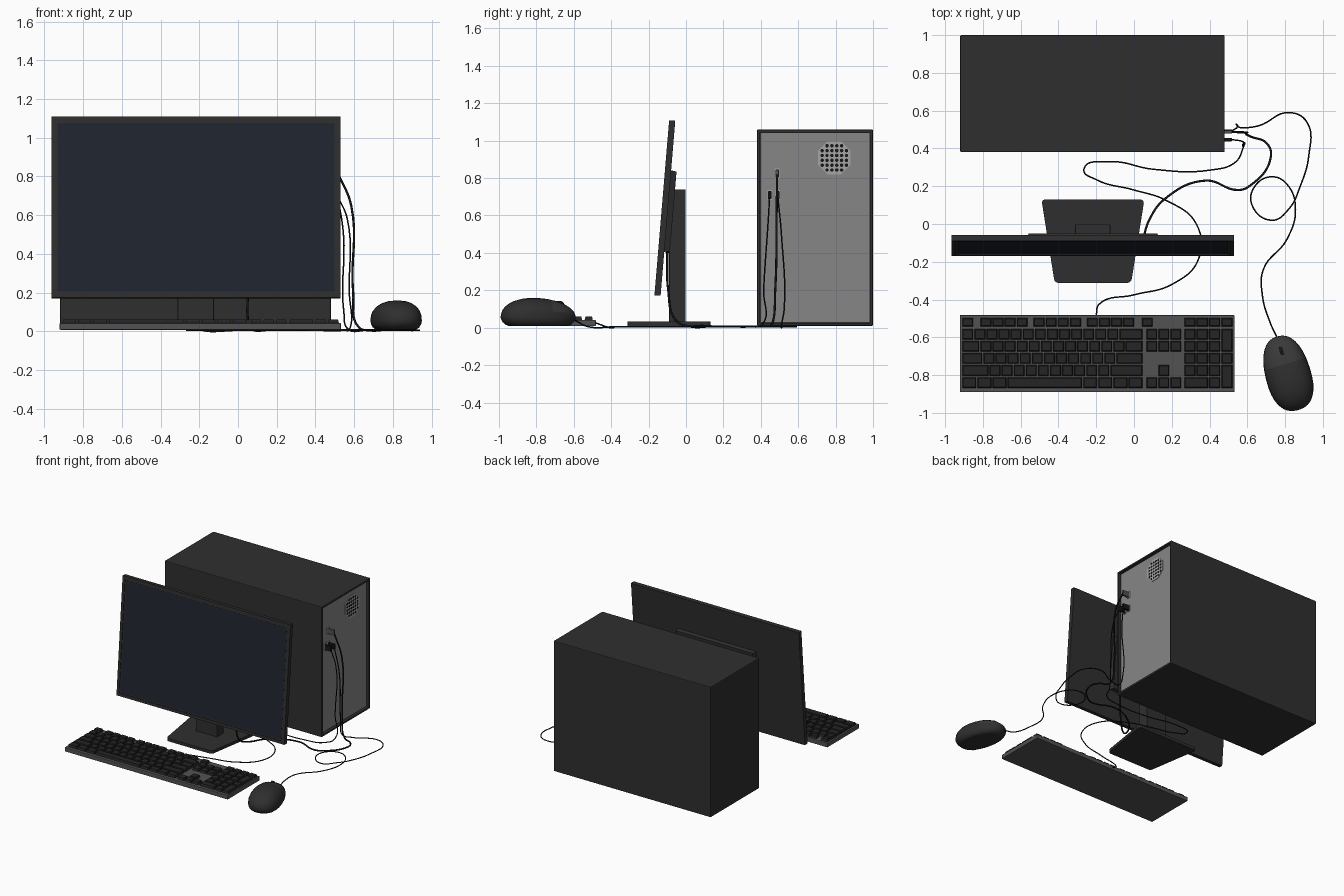
import bpy, bmesh, math
from mathutils import Vector, Matrix

if "Cube" in bpy.data.objects:
    bpy.data.objects.remove(bpy.data.objects["Cube"])


def mat(name, r, g=None, b=None):
    m = bpy.data.materials.new(name)
    m.diffuse_color = (r, g if g is not None else r, b if b is not None else r, 1)
    m.use_nodes = True
    m.node_tree.nodes["Principled BSDF"].inputs["Base Color"].default_value = m.diffuse_color
    return m


DARK = mat("dark_plastic", 0.028)
BLACK = mat("black", 0.008)
KEYS = mat("key_plastic", 0.018)
PLATE = mat("keyboard_plastic", 0.085)
METAL = mat("panel_metal", 0.24)
LIGHT = mat("socket_metal", 0.38)
SCREEN = mat("screen_glass", 0.014, 0.018, 0.027)


def finish(name, bm, material, smooth=False):
    bmesh.ops.recalc_face_normals(bm, faces=bm.faces)
    me = bpy.data.meshes.new(name)
    bm.to_mesh(me)
    bm.free()
    me.materials.append(material)
    for p in me.polygons:
        p.use_smooth = smooth
    ob = bpy.data.objects.new(name, me)
    bpy.context.collection.objects.link(ob)
    return ob


def add_box(bm, lo, hi):
    lo, hi = Vector(lo), Vector(hi)
    m = Matrix.Translation((lo + hi) / 2) @ Matrix.Diagonal((*(hi - lo), 1))
    return bmesh.ops.create_cube(bm, size=1, matrix=m)["verts"]


def box(name, lo, hi, material, bevel=0):
    bm = bmesh.new()
    add_box(bm, lo, hi)
    if bevel:
        bmesh.ops.bevel(bm, geom=bm.edges[:], offset=bevel, segments=2, affect='EDGES', profile=0.5)
    return finish(name, bm, material)


def inset_side(bm, axis, sign, width, depth):
    """Recess the face looking along the axis; depth < 0 pushes inward."""
    bm.normal_update()
    face = max(bm.faces, key=lambda f: f.normal[axis] * sign * f.calc_area())
    bmesh.ops.inset_region(bm, faces=[face], thickness=width)
    old = face.calc_center_median()[axis]
    res = bmesh.ops.extrude_discrete_faces(bm, faces=[face])["faces"][0]
    for v in res.verts:
        v.co[axis] = old + sign * depth


# Computer case: shell with a recessed connector panel on the right
bm = bmesh.new()
add_box(bm, (-0.92, 0.38, 0.01), (0.48, 1.0, 1.06))
bmesh.ops.bevel(bm, geom=bm.edges[:], offset=0.006, segments=2, affect='EDGES', profile=0.5)
inset_side(bm, 0, 1, 0.013, -0.025)
finish("case_shell", bm, DARK)
box("case_rear_panel", (0.445, 0.40, 0.03), (0.459, 0.98, 1.04), METAL)

# Octagonal vent with round holes
bm = bmesh.new()
turn = Matrix.Translation((0.461, 0.793, 0.908)) @ Matrix.Rotation(math.pi / 2, 4, 'Y')
bmesh.ops.create_cone(bm, cap_ends=True, segments=8, radius1=0.095, radius2=0.095, depth=0.006,
                      matrix=turn @ Matrix.Rotation(math.pi / 8, 4, 'Z'))
finish("vent_plate", bm, LIGHT)
bm = bmesh.new()
for i in range(6):
    for j in range(6):
        a, b = (i - 2.5) * 0.026, (j - 2.5) * 0.026
        if abs(a) + abs(b) < 0.125:
            bmesh.ops.create_cone(bm, cap_ends=True, segments=10, radius1=0.0095, radius2=0.0095,
                                  depth=0.008, matrix=turn @ Matrix.Translation((a, b, 0)))
finish("vent_holes", bm, BLACK)

# Sockets and plugs on the case
for name, y, z in (("keyboard", 0.447, 0.71), ("mouse", 0.491, 0.71), ("monitor", 0.487, 0.825)):
    light = name == "monitor"
    box(name + "_socket", (0.45, y - 0.012, z - 0.026), (0.465, y + 0.012, z + 0.026), LIGHT)
    box(name + "_plug", (0.46, y - 0.009, z - 0.022), (0.52, y + 0.009, z + 0.02),
        PLATE if light else BLACK, 0.003)

# Monitor, built upright then tilted back
tilt = Matrix.Translation((-0.2175, -0.113, 0.64)) @ Matrix.Rotation(math.radians(-4.8), 4, 'X')
bm = bmesh.new()
add_box(bm, (-0.7475, -0.0165, -0.4695), (0.7475, 0.0165, 0.4695))
inset_side(bm, 1, -1, 0.032, -0.005)
bmesh.ops.transform(bm, matrix=tilt, verts=bm.verts)
finish("monitor_frame", bm, DARK)
bm = bmesh.new()
add_box(bm, (-0.7155, -0.0125, -0.4375), (0.7155, -0.008, 0.4375))
bmesh.ops.transform(bm, matrix=tilt, verts=bm.verts)
finish("monitor_screen", bm, SCREEN)
bm = bmesh.new()
for v in add_box(bm, (-0.355, 0.01, -0.235), (0.355, 0.046, 0.205)):
    if v.co.y > 0.03:
        v.co.x *= 0.96
        v.co.z *= 0.97
bmesh.ops.transform(bm, matrix=tilt, verts=bm.verts)
finish("monitor_back_housing", bm, DARK)

# Monitor stand
box("stand_column", (-0.312, -0.09, 0.025), (-0.125, -0.002, 0.74), DARK, 0.004)
bm = bmesh.new()
outline = [(-0.49, 0.13), (-0.42, -0.312), (-0.015, -0.312), (0.055, 0.13)]
face = bm.faces.new([bm.verts.new((x, y, 0.008)) for x, y in outline])
up = bmesh.ops.extrude_face_region(bm, geom=[face])["geom"]
bmesh.ops.translate(bm, vec=(0, 0, 0.024), verts=[g for g in up if isinstance(g, bmesh.types.BMVert)])
corners = [e for e in bm.edges if abs(e.verts[0].co.z - e.verts[1].co.z) > 0.01]
bmesh.ops.bevel(bm, geom=corners, offset=0.02, segments=3, affect='EDGES', profile=0.5)
finish("stand_base", bm, DARK)

# Keyboard body
box("keyboard_body", (-0.922, -0.89, 0.008), (0.532, -0.482, 0.042), PLATE, 0.004)

# Keys: widths in key units, negative numbers are gaps
U = 0.064
main = [[1, -1, 1, 1, 1, 1, -.5, 1, 1, 1, 1, -.5, 1, 1, 1, 1, -.15, 1],
        [1] * 13 + [2], [1.5] + [1] * 12 + [1.5], [1.75] + [1] * 11 + [2.25],
        [2.25] + [1] * 10 + [2.75], [1.25] * 3 + [6.25] + [1.25] * 4]
main[0] = [1, -.5, 1, 1, 1, 1, -.4, 1, 1, 1, 1, -.4, 1, 1, 1, 1, -.55, 1]
nav = [[], [1, 1, 1], [1, 1, 1], [], [-1, 1], [1, 1, 1]]
pad = [[1] * 4, [1] * 3, [1] * 3, [1] * 3, [1] * 3, [2, 1]]
rows = [(-0.542, -0.498), (-0.612, -0.555), (-0.676, -0.619), (-0.740, -0.683),
        (-0.804, -0.747), (-0.868, -0.811)]
bm = bmesh.new()


def key(x0, x1, y0, y1):
    cx, cy = (x0 + x1) / 2, (y0 + y1) / 2
    for v in add_box(bm, (x0, y0, 0.04), (x1, y1, 0.061)):
        if v.co.z > 0.05:
            v.co.x -= math.copysign(0.005, v.co.x - cx)
            v.co.y -= math.copysign(0.005, v.co.y - cy)


for start, unit, block in ((-0.912, U, main), (0.063, 0.0635, nav), (0.263, 0.0655, pad)):
    for widths, (y0, y1) in zip(block, rows):
        x = start
        for w in widths:
            if w > 0:
                key(x + 0.003, x + w * unit - 0.003, y0, y1)
            x += abs(w) * unit
for top, bottom in ((1, 2), (4, 5)):
    key(0.4625, 0.522, rows[bottom][0], rows[top][1])
key(0.4625, 0.522, *rows[3])
finish("keyboard_keys", bm, KEYS)


# Mouse: squared-off ellipsoid with a flat underside
def power(v, e):
    return math.copysign(abs(v) ** e, v)


def crown(t):
    return 0.092 - 0.012 * t - 0.014 * t * t


place = Matrix.Translation((0.814, -0.79, 0)) @ Matrix.Rotation(math.radians(16), 4, 'Z')
bm = bmesh.new()
bmesh.ops.create_uvsphere(bm, u_segments=24, v_segments=16, radius=1,
                          matrix=Matrix.Rotation(math.pi / 2, 4, 'X'))
for v in bm.verts:
    x, y, z = v.co
    t = power(y, 0.85)
    z = 0.055 + power(z, 0.85) * (crown(t) + 0.012) if z > 0 else max(0.01, 0.055 + z * 0.075)
    v.co = (power(x, 0.85) * 0.12 * (1 - 0.06 * t), t * 0.203, z)
buttons = {f.index for f in bm.faces if f.calc_center_median().y > 0.03 and f.calc_center_median().z > 0.07}
bmesh.ops.transform(bm, matrix=place, verts=bm.verts)
mouse = finish("mouse_body", bm, DARK, True)
mouse.data.materials.append(mat("mouse_button_plastic", 0.04))
for p in mouse.data.polygons:
    c = place.inverted() @ p.center
    if c.y > 0.03 and c.z > 0.07:
        p.material_index = 1
bm = bmesh.new()
bmesh.ops.create_cone(bm, cap_ends=True, segments=16, radius1=0.032, radius2=0.032, depth=0.018,
                      matrix=place @ Matrix.Translation((0, 0.115, 0.112)) @ Matrix.Rotation(math.pi / 2, 4, 'Y'))
finish("mouse_wheel", bm, BLACK)


# Cables: smooth curves; two-value points lie on the table
def cable(name, r, pts):
    cu = bpy.data.curves.new(name, 'CURVE')
    cu.dimensions = '3D'
    cu.bevel_depth, cu.bevel_resolution, cu.resolution_u = r, 2, 8
    cu.materials.append(BLACK)
    sp = cu.splines.new('BEZIER')
    sp.bezier_points.add(len(pts) - 1)
    for b, p in zip(sp.bezier_points, pts):
        b.co = p if len(p) == 3 else (*p, r + 0.001)
        b.handle_left_type = b.handle_right_type = 'AUTO'
    bpy.context.collection.objects.link(bpy.data.objects.new(name, cu))


cable("keyboard_cable", 0.004, [
    (-0.2, -0.48, 0.025), (-0.185, -0.425), (0, -0.375), (0.2, -0.32), (0.34, -0.19), (0.33, 0),
    (0.17, 0.125), (0, 0.18), (-0.2, 0.235), (-0.265, 0.29), (-0.13, 0.33), (0.1, 0.29), (0.4, 0.285),
    (0.54, 0.33), (0.58, 0.41, 0.02), (0.575, 0.415, 0.2), (0.565, 0.44, 0.58), (0.515, 0.447, 0.70)])
cable("mouse_cable", 0.004, [
    (0.755, -0.595, 0.04), (0.72, -0.52), (0.68, -0.38), (0.685, -0.24), (0.81, -0.08), (0.855, 0.08),
    (0.81, 0.21), (0.73, 0.25), (0.64, 0.2), (0.625, 0.1), (0.73, 0.02), (0.82, 0.08, 0.012),
    (0.88, 0.2), (0.925, 0.36), (0.915, 0.54), (0.82, 0.59), (0.66, 0.52), (0.57, 0.51, 0.01),
    (0.547, 0.525, 0.1), (0.545, 0.51, 0.5), (0.515, 0.491, 0.70)])
cable("monitor_cable", 0.006, [
    (0.05, -0.1, 0.41), (0.05, -0.095, 0.2), (0.055, -0.055, 0.04), (0.08, 0.02), (0.16, 0.13),
    (0.38, 0.23), (0.55, 0.18), (0.61, 0.2), (0.725, 0.36), (0.7, 0.43), (0.625, 0.46, 0.02),
    (0.595, 0.477, 0.2), (0.585, 0.485, 0.65), (0.515, 0.487, 0.82)])
box("monitor_input_plug", (0.035, -0.11, 0.40), (0.065, -0.09, 0.44), BLACK, 0.003)
